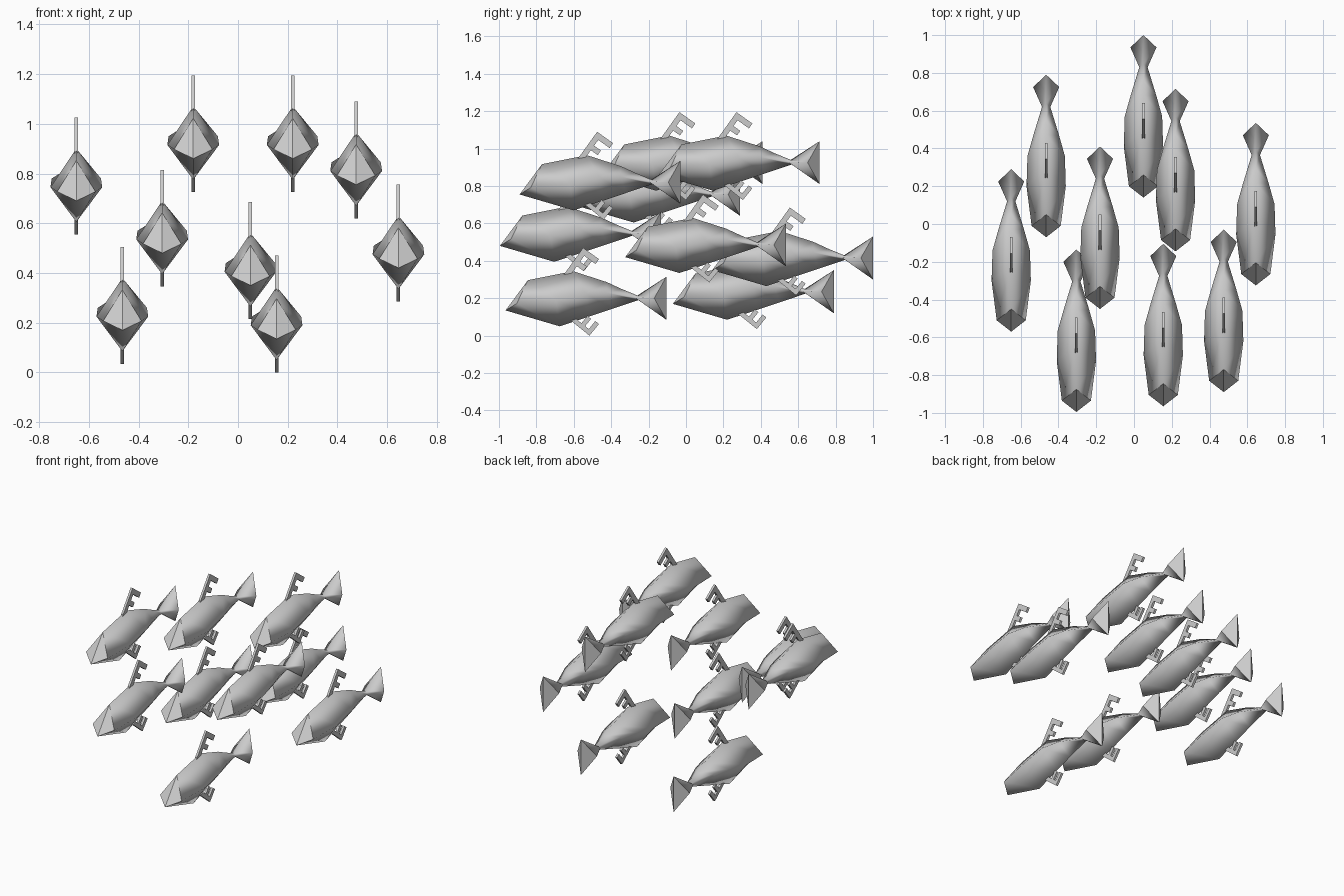
import bpy, bmesh
from mathutils import Vector

cube = bpy.data.objects.get("Cube")
if cube:
    bpy.data.objects.remove(cube, do_unlink=True)

grey = bpy.data.materials.new("plain_grey")
grey.use_nodes = True
colour = (0.6, 0.6, 0.6, 1)
grey.diffuse_color = colour
grey.node_tree.nodes["Principled BSDF"].inputs["Base Color"].default_value = colour


def finish(bm, name):
    bmesh.ops.recalc_face_normals(bm, faces=bm.faces)
    mesh = bpy.data.meshes.new(name)
    bm.to_mesh(mesh)
    bm.free()
    mesh.materials.append(grey)
    return mesh


# Body sections, nose to tail: top (y, z), side (half width, y, z), bottom (y, z)
SECTIONS = [
    ((0.12, 0.297), (0.077, 0.06, 0.172), (0.00, 0.135)),
    ((0.36, 0.345), (0.104, 0.27, 0.19), (0.29, 0.05)),
    ((0.54, 0.287), (0.099, 0.43, 0.225), (0.45, 0.103)),
    ((0.62, 0.25), (0.068, 0.54, 0.23), (0.57, 0.143)),
    ((0.71, 0.213), (0.022, 0.69, 0.205), (0.71, 0.19)),
    ((0.86, 0.315), (0.069, 0.795, 0.20), (0.86, 0.085)),
]


def body_mesh():
    bm = bmesh.new()
    rings = []
    for top, (w, sy, sz), bottom in SECTIONS:
        points = [(0, *top), (w, sy, sz), (0, *bottom), (-w, sy, sz)]
        rings.append([bm.verts.new(p) for p in points])
    for a, b in zip(rings, rings[1:]):
        for i in range(4):
            j = (i + 1) % 4
            bm.faces.new((a[i], a[j], b[j], b[i])).smooth = True
    # Wedge-shaped nose and tail ends, folded on the centre line
    for top, left, bottom, right in (rings[0], rings[-1]):
        for side in (left, right):
            face = bm.faces.new((top, side, bottom))
            for edge in face.edges:
                edge.smooth = False
    return finish(bm, "body")


def fin_mesh(name, tip, along, across, outline, thick=0.014):
    """Comb-shaped plate: outline is (distance from tip, distance across)."""
    bm = bmesh.new()
    tip, along, across = Vector(tip), Vector(along), Vector(across)
    verts = []
    for s, t in outline:
        p = tip + along * s + across * t
        verts.append(bm.verts.new((-thick / 2, p.x, p.y)))
    face = bm.faces.new(verts)
    new = bmesh.ops.extrude_face_region(bm, geom=[face])["geom"]
    bmesh.ops.translate(bm, vec=(thick, 0, 0),
                        verts=[v for v in new if isinstance(v, bmesh.types.BMVert)])
    return finish(bm, name)


parts = {
    "body": body_mesh(),
    "dorsal_fin": fin_mesh(
        "dorsal_fin", (0.415, 0.47), (-0.58, -0.81), (0.81, -0.58),
        [(0, 0), (0, 0.105), (0.032, 0.105), (0.032, 0.03), (0.07, 0.03),
         (0.07, 0.075), (0.1, 0.075), (0.1, 0.03), (0.21, 0.03), (0.21, 0)]),
    "belly_fin": fin_mesh(
        "belly_fin", (0.449, 0.0), (-0.78, 0.63), (0.63, 0.78),
        [(0, 0), (0, 0.08), (0.025, 0.08), (0.025, 0.025), (0.05, 0.025),
         (0.05, 0.075), (0.075, 0.075), (0.075, 0.025), (0.15, 0.025), (0.15, 0)]),
}

# The shoal: x, nose y and lowest z of each fish
SHOAL = [
    (-0.65, -0.57, 0.555), (-0.465, -0.07, 0.035), (-0.305, -0.995, 0.345),
    (-0.18, -0.45, 0.725), (0.05, 0.14, 0.215), (0.155, -0.965, 0.0),
    (0.22, -0.145, 0.725), (0.475, -0.89, 0.62), (0.645, -0.325, 0.285),
]
for n, place in enumerate(SHOAL, 1):
    for part, mesh in parts.items():
        obj = bpy.data.objects.new(f"fish_{n}_{part}", mesh)
        obj.location = place
        bpy.context.collection.objects.link(obj)
